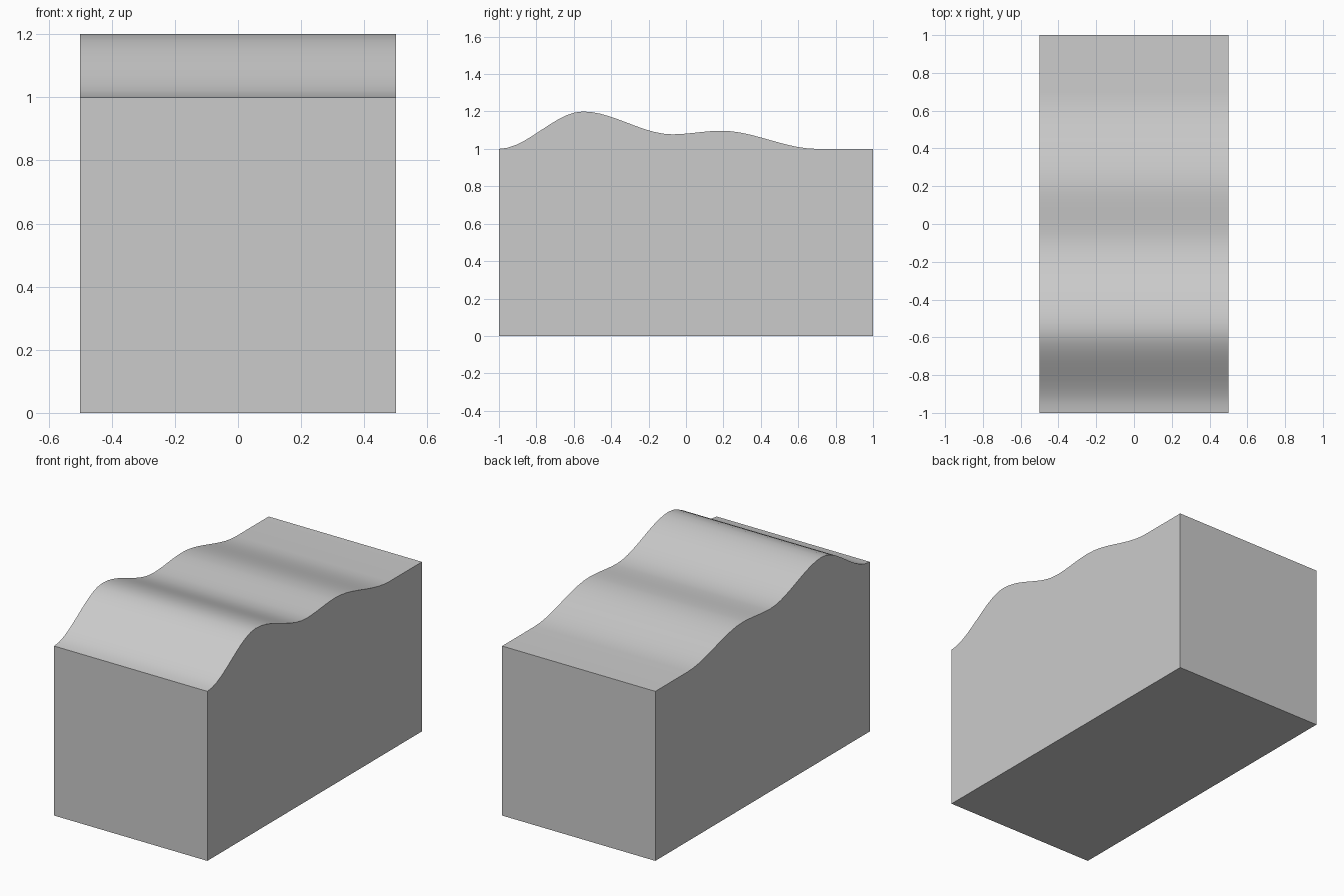
import bpy, bmesh, math

if "Cube" in bpy.data.objects:
    bpy.data.objects.remove(bpy.data.objects["Cube"])

# Crests and troughs of the wavy top (y, z); the surface is level at each one
KEYS = [(-1.0, 1.0), (-0.55, 1.2), (-0.075, 1.078), (0.19, 1.097), (0.70, 1.0), (1.0, 1.0)]
STEPS = 10
HALF_WIDTH = 0.5


def eased_profile(keys, steps):
    """Join level key points with smooth S-shaped spans."""
    pts = [keys[0]]
    for (y0, z0), (y1, z1) in zip(keys, keys[1:]):
        n = 1 if z0 == z1 else steps
        for i in range(1, n + 1):
            t = i / n
            pts.append((y0 + (y1 - y0) * t, z0 + (z1 - z0) * t * t * (3 - 2 * t)))
    return pts


# Side outline: flat base plus wavy top, extruded across the width
outline = [(1.0, 0.0), (-1.0, 0.0)] + eased_profile(KEYS, STEPS)
bm = bmesh.new()
side = bm.faces.new([bm.verts.new((-HALF_WIDTH, y, z)) for y, z in outline])
ext = bmesh.ops.extrude_face_region(bm, geom=[side], use_keep_orig=True)
verts = [v for v in ext["geom"] if isinstance(v, bmesh.types.BMVert)]
bmesh.ops.translate(bm, vec=(2 * HALF_WIDTH, 0, 0), verts=verts)
bmesh.ops.recalc_face_normals(bm, faces=bm.faces)

mesh = bpy.data.meshes.new("wavy_block")
bm.to_mesh(mesh)
bm.free()
block = bpy.data.objects.new("wavy_block", mesh)
bpy.context.collection.objects.link(block)

# Smooth wave, crisp block edges
bpy.context.view_layer.objects.active = block
block.select_set(True)
bpy.ops.object.shade_smooth_by_angle(angle=math.radians(30))
